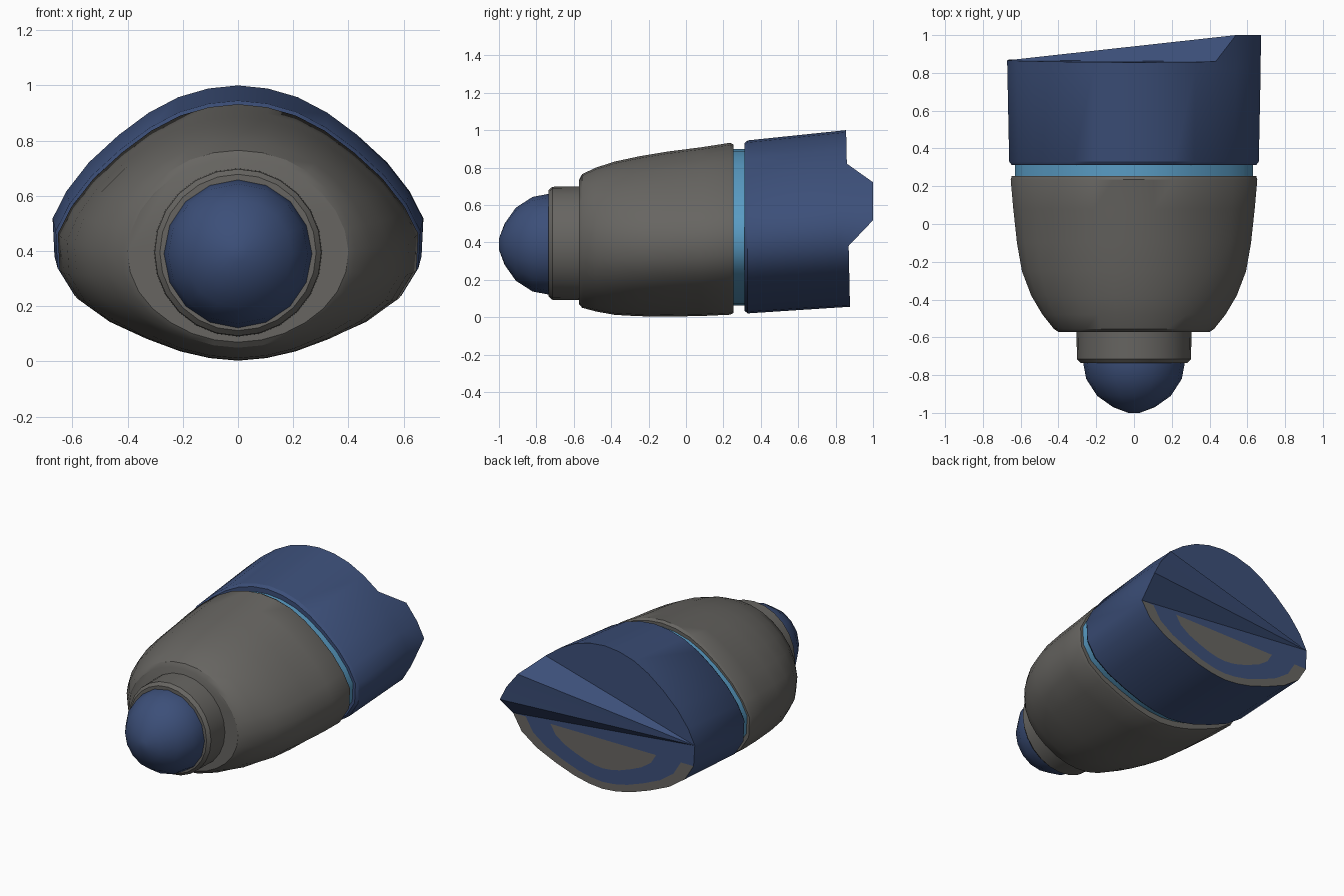
import bpy, bmesh, math

cube = bpy.data.objects.get("Cube")
if cube:
    bpy.data.objects.remove(cube)


def material(name, rgb):
    m = bpy.data.materials.new(name)
    m.use_nodes = True
    m.diffuse_color = (*rgb, 1)
    m.node_tree.nodes["Principled BSDF"].inputs["Base Color"].default_value = (*rgb, 1)
    return m


GREY = material("warm grey", (0.135, 0.13, 0.12))
NAVY = material("navy blue", (0.045, 0.078, 0.19))
SKY = material("sky blue", (0.10, 0.33, 0.55))

# Half outline of the hull section: width factor, height factor
HALF = [(0, 1), (.16, .988), (.32, .955), (.48, .895), (.64, .81), (.8, .705),
        (.92, .595), (.995, .49), (.985, .345), (.89, .235), (.72, .15),
        (.51, .085), (.31, .035), (.15, .01), (0, 0)]
OUTLINE = HALF + [(-x, z) for x, z in HALF[-2:0:-1]]
N = len(OUTLINE)


def section(y, w, lo, hi, k=0.0):
    """Hull section at y; k blends it towards an ellipse."""
    pts = []
    for i, (u, v) in enumerate(OUTLINE):
        a = math.tau * i / N
        x = u * (1 - k) + math.sin(a) * k
        z = v * (1 - k) + (0.5 + 0.5 * math.cos(a)) * k
        pts.append((x * w, y, lo + (hi - lo) * z))
    return pts


def circle(y, r, cz, n=16):
    return [(r * math.sin(math.tau * i / n), y, cz + r * math.cos(math.tau * i / n))
            for i in range(n)]


def loft(name, rings, mats, cap_end=True, extra=None):
    """Skin a row of rings, cap them and make an object."""
    bm = bmesh.new()
    rows = [[bm.verts.new(p) for p in r] for r in rings]
    n = len(rows[0])
    for a, b in zip(rows, rows[1:]):
        for i in range(n):
            j = (i + 1) % n
            bm.faces.new((a[i], a[j], b[j], b[i]))
    bm.faces.new(rows[0])
    if cap_end:
        bm.faces.new(rows[-1])
    if extra:
        extra(bm, rows[-1])
    bmesh.ops.recalc_face_normals(bm, faces=bm.faces)
    me = bpy.data.meshes.new(name)
    bm.to_mesh(me)
    bm.free()
    for m in mats:
        me.materials.append(m)
    ob = bpy.data.objects.new(name, me)
    bpy.context.collection.objects.link(ob)
    bpy.ops.object.select_all(action='DESELECT')
    ob.select_set(True)
    bpy.context.view_layer.objects.active = ob
    bpy.ops.object.shade_smooth_by_angle(angle=math.radians(32))
    return ob


# Rounded nose
loft("nose_dome", [circle(y, r, .39) for y, r in
     [(-.70, .268), (-.74, .268), (-.82, .253), (-.91, .195), (-.97, .11), (-1.0, .03)]],
     [NAVY])

# Collar behind the nose
loft("nose_collar", [circle(y, r, .395, 24) for y, r in
     [(-.735, .283), (-.715, .302), (-.54, .305)]], [GREY])

# Tapered front hull
loft("front_hull", [section(*s) for s in [
    (-.572, .40, .07, .735, .85), (-.555, .425, .05, .765, .8),
    (-.48, .485, .03, .80, .65), (-.38, .545, .012, .832, .5),
    (-.25, .595, .005, .86, .35), (-.1, .622, .003, .885, .2),
    (.08, .642, .006, .908, .08), (.235, .656, .013, .932, 0),
    (.255, .65, .022, .922, 0)]], [GREY])

# Bright band in the gap
loft("glow_band", [section(y, .632, .062, .898) for y in (.24, .34)], [SKY])


# Rear end: folded upper flap and layered lower panel
def rear_end(bm, ring):
    pivot, low = N - 7, N - 8
    upper = list(range(pivot + 1, N)) + list(range(0, 8))
    flat = [ring[i] for i in [pivot] + upper if i < 5 or i >= pivot]
    bm.faces.new(flat)
    for a, b in ((4, 5), (5, 6), (6, 7), (7, 8), (8, low)):
        bm.faces.new((ring[pivot], ring[a], ring[b]))
    outer = ring[8:low + 1]
    mid = (outer[0].co + outer[-1].co) / 2
    for s, mat in ((.86, 1), (.68, 0), (.5, 1)):
        inner = [bm.verts.new(mid + (v.co - mid) * s) for v in outer]
        for i in range(len(outer) - 1):
            f = bm.faces.new((outer[i], outer[i + 1], inner[i + 1], inner[i]))
            f.material_index = mat
        outer = inner
    bm.faces.new(outer).material_index = 1


rear = [(x, 1.0 if i in (5, 6, 7) else .878 - .022 * z, z)
        for i, (x, y, z) in enumerate(section(0, .675, .055, 1.0))]
loft("rear_shell", [section(.312, .65, .035, .93), section(.33, .664, .02, .945),
                    section(.82, .674, .052, .996), rear],
     [NAVY, GREY], False, rear_end)
